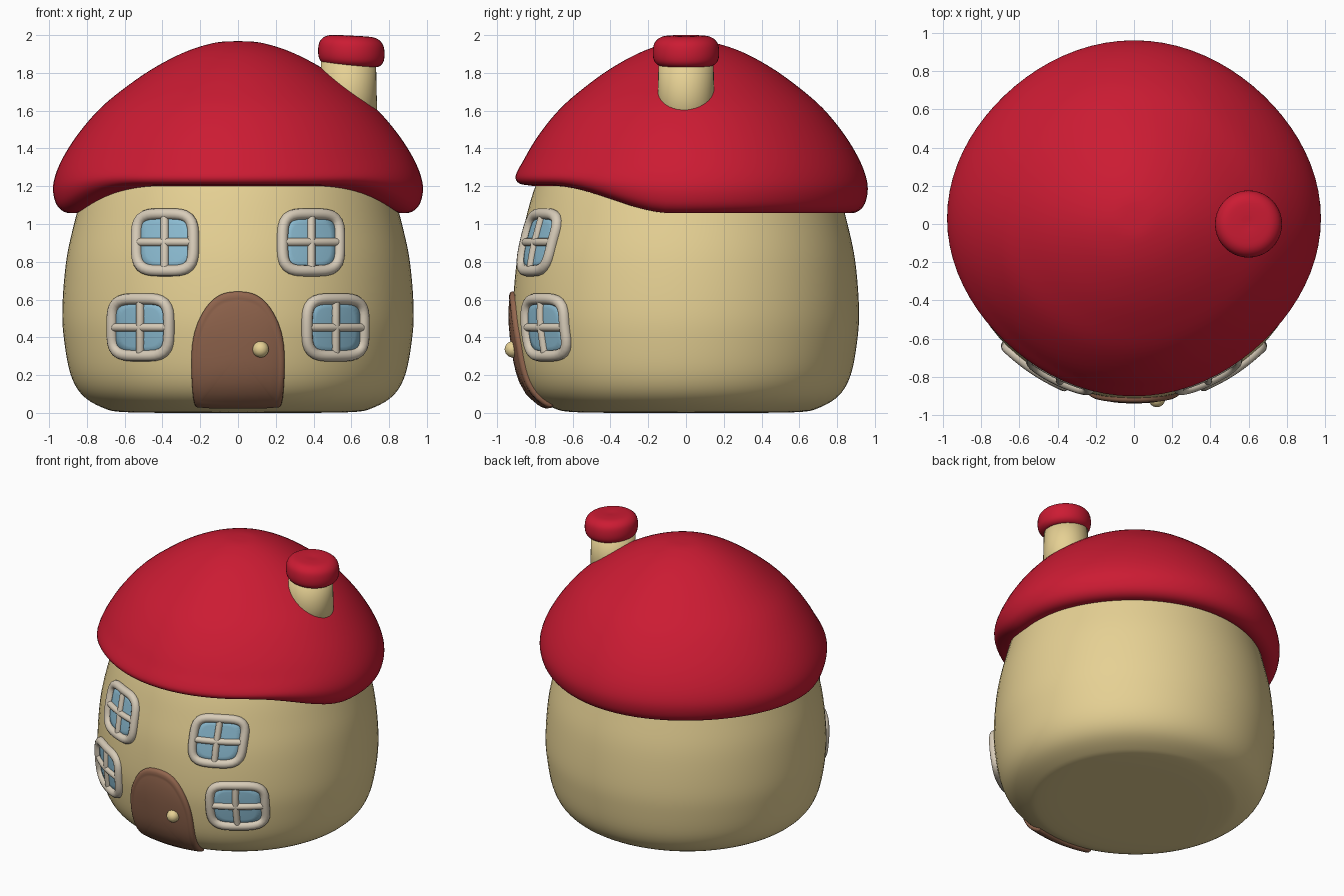
import bpy, bmesh, math
from mathutils import Vector

cube = bpy.data.objects.get("Cube")
if cube:
    bpy.data.objects.remove(cube, do_unlink=True)


def material(name, rgb):
    m = bpy.data.materials.new(name)
    m.use_nodes = True
    m.diffuse_color = (*rgb, 1)
    m.node_tree.nodes["Principled BSDF"].inputs["Base Color"].default_value = (*rgb, 1)
    return m


RED = material("roof red", (0.60, 0.011, 0.033))
CREAM = material("wall cream", (0.79, 0.635, 0.295))
WHITE = material("frame off white", (0.68, 0.60, 0.48))
BLUE = material("glass blue", (0.26, 0.50, 0.64))
BROWN = material("door brown", (0.285, 0.13, 0.075))


def finish(bm, name, mat):
    bmesh.ops.recalc_face_normals(bm, faces=bm.faces)
    mesh = bpy.data.meshes.new(name)
    bm.to_mesh(mesh)
    bm.free()
    mesh.materials.append(mat)
    mesh.shade_smooth()
    obj = bpy.data.objects.new(name, mesh)
    bpy.context.collection.objects.link(obj)


def smooth_profile(pts, steps=5):
    """Sample a Catmull-Rom curve through the profile points."""
    p = [Vector(q) for q in pts]
    p = [p[0]] + p + [p[-1]]
    out = []
    for a, b, c, d in zip(p, p[1:], p[2:], p[3:]):
        for i in range(steps):
            t = i / steps
            out.append((2 * b + (c - a) * t + (2 * a - 5 * b + 4 * c - d) * t * t
                        + (3 * b - a - 3 * c + d) * t ** 3) / 2)
    return out + [p[-1]]


def skin(bm, rings):
    """Join consecutive closed rings of points with quads."""
    rows = [[bm.verts.new(p) for p in ring] for ring in rings]
    n = len(rows[0])
    for a, b in zip(rows, rows[1:]):
        for i in range(n):
            j = (i + 1) % n
            bm.faces.new((a[i], a[j], b[j], b[i]))
    return rows


def revolve(name, mat, profile, warp, sides=80):
    """Spin a profile; warp places each point from its angle, radius and height."""
    bm = bmesh.new()
    rows = skin(bm, [[warp(math.tau * i / sides, r, z) for i in range(sides)]
                     for r, z in profile])
    bm.faces.new(rows[0])
    bm.faces.new(rows[-1])
    finish(bm, name, mat)


# Rounded wall
wall = smooth_profile([(0.3, 0), (0.6, 0.004), (0.71, 0.025), (0.82, 0.09), (0.885, 0.2),
                       (0.92, 0.38), (0.93, 0.55), (0.91, 0.8), (0.868, 1.0),
                       (0.81, 1.2), (0.72, 1.4)])
DEPTH = 0.985
revolve("wall", CREAM, wall, lambda a, r, z: (r * math.cos(a), r * math.sin(a) * DEPTH, z))


# Cap-shaped roof, its rim raised over the front
def roof_point(a, r, z):
    r *= 1 - 0.022 * math.sin(2 * a) ** 2
    x, y = r * math.cos(a), r * math.sin(a) * 0.952
    t = min(1, max(0, (-y - 0.1) / 0.64))
    w = min(1, max(0, (1.36 - z) / 0.3))
    return x, y + 0.03, z + 0.145 * t * t * (3 - 2 * t) * w ** 1.6


roof = smooth_profile([(0.01, 1.968), (0.12, 1.96), (0.27, 1.915), (0.43, 1.835), (0.58, 1.735),
                       (0.73, 1.612), (0.855, 1.465), (0.94, 1.325), (0.978, 1.21),
                       (0.968, 1.12), (0.93, 1.07), (0.87, 1.058), (0.8, 1.09), (0.7, 1.13)])
revolve("roof", RED, roof, roof_point)


# Chimney and its puffy cap, leaning slightly
def chimney_point(a, r, z):
    return 0.585 + r * math.cos(a), r * math.sin(a), z


def cap_point(a, r, z):
    x = r * math.cos(a)
    return 0.6 + x, r * math.sin(a), z - 0.05 * x


revolve("chimney", CREAM, [(0.155, 1.5), (0.149, 1.7), (0.145, 1.9)], chimney_point, 40)
cap = smooth_profile([(0.1, 1.84), (0.14, 1.838), (0.168, 1.863), (0.176, 1.91), (0.166, 1.96),
                      (0.13, 1.99), (0.07, 1.997), (0.01, 1.995)])
revolve("chimney_cap", RED, cap, cap_point, 40)


# Points on the front of the wall
def wall_radius(z):
    for a, b in zip(wall, wall[1:]):
        if a.y <= z <= b.y:
            return a.x + (b.x - a.x) * (z - a.y) / max(b.y - a.y, 1e-6)
    return wall[-1].x


def on_wall(x, z, out=0.0):
    r = wall_radius(z)
    y = math.sqrt(max(r * r - x * x, 0.01))
    slope = (wall_radius(z + 0.01) - wall_radius(z - 0.01)) / 0.02
    normal = Vector((x / r, -y / r, -slope)).normalized()
    return Vector((x, -y * DEPTH, z)) + normal * out


def panel(name, mat, outline, layers):
    """Wrap an outline on the wall as rings of (size, height)."""
    cx = sum(p[0] for p in outline) / len(outline)
    cz = sum(p[1] for p in outline) / len(outline)
    rings = [[on_wall(cx + (x - cx) * s, cz + (z - cz) * s, h) for x, z in outline]
             for s, h in layers]
    bm = bmesh.new()
    rows = skin(bm, rings)
    bm.faces.new(rows[-1])
    finish(bm, name, mat)


def tube(name, mat, points, radius, closed=False):
    curve = bpy.data.curves.new(name, "CURVE")
    curve.dimensions = "3D"
    curve.bevel_depth = radius
    curve.bevel_resolution = 4
    curve.use_fill_caps = True
    spline = curve.splines.new("POLY")
    spline.points.add(len(points) - 1)
    for sp, p in zip(spline.points, points):
        sp.co = (*p, 1)
    spline.use_cyclic_u = closed
    obj = bpy.data.objects.new(name, curve)
    bpy.context.collection.objects.link(obj)
    mesh = bpy.data.meshes.new_from_object(
        obj.evaluated_get(bpy.context.evaluated_depsgraph_get()))
    bpy.data.objects.remove(obj, do_unlink=True)
    mesh.materials.clear()
    mesh.materials.append(mat)
    mesh.shade_smooth()
    bpy.context.collection.objects.link(bpy.data.objects.new(name, mesh))


def rounded_square(cx, cz, half, power, n=48):
    pts = []
    for i in range(n):
        c, s = math.cos(math.tau * i / n), math.sin(math.tau * i / n)
        k = half / (abs(c) ** power + abs(s) ** power) ** (1 / power)
        pts.append((cx + k * c, cz + k * s))
    return pts


# Windows: glass, frame and crossed bars
def window(name, cx, cz):
    panel(name + "_glass", BLUE, rounded_square(cx, cz, 0.145, 4),
          [(1, -0.01), (1, 0.006), (0.7, 0.006), (0.4, 0.006), (0.1, 0.006)])
    frame = rounded_square(cx, cz, 0.15, 4)
    tube(name + "_frame", WHITE, [on_wall(x, z, 0.004) for x, z in frame], 0.03, True)
    steps = [-0.14 + 0.028 * i for i in range(11)]
    tube(name + "_bar_upright", WHITE, [on_wall(cx, cz + t, 0.006) for t in steps], 0.022)
    tube(name + "_bar_across", WHITE, [on_wall(cx + t, cz, 0.006) for t in steps], 0.022)


for side, sign in (("left", 1), ("right", -1)):
    window(f"upper_{side}_window", sign * 0.385, 0.902)
    window(f"lower_{side}_window", sign * 0.514, 0.453)

# Arched door with soft edges
half = [(0.0, 0.035), (0.1, 0.035), (0.2, 0.04), (0.23, 0.06), (0.243, 0.2), (0.24, 0.36),
        (0.21, 0.48), (0.15, 0.58), (0.08, 0.63), (0.0, 0.643)]
right = [tuple(p) for p in smooth_profile(half, 4)]
outline = right + [(-x, z) for x, z in right[-2:0:-1]]
panel("door", BROWN, outline,
      [(1, -0.02), (1, 0.01), (0.98, 0.019), (0.94, 0.023), (0.89, 0.023), (0.87, 0.021),
       (0.84, 0.022), (0.7, 0.024), (0.5, 0.024), (0.3, 0.024), (0.1, 0.024)])

# Door knob
bm = bmesh.new()
bmesh.ops.create_uvsphere(bm, u_segments=24, v_segments=14, radius=0.043)
bmesh.ops.translate(bm, verts=bm.verts, vec=on_wall(0.117, 0.34, 0.024))
finish(bm, "door_knob", CREAM)
